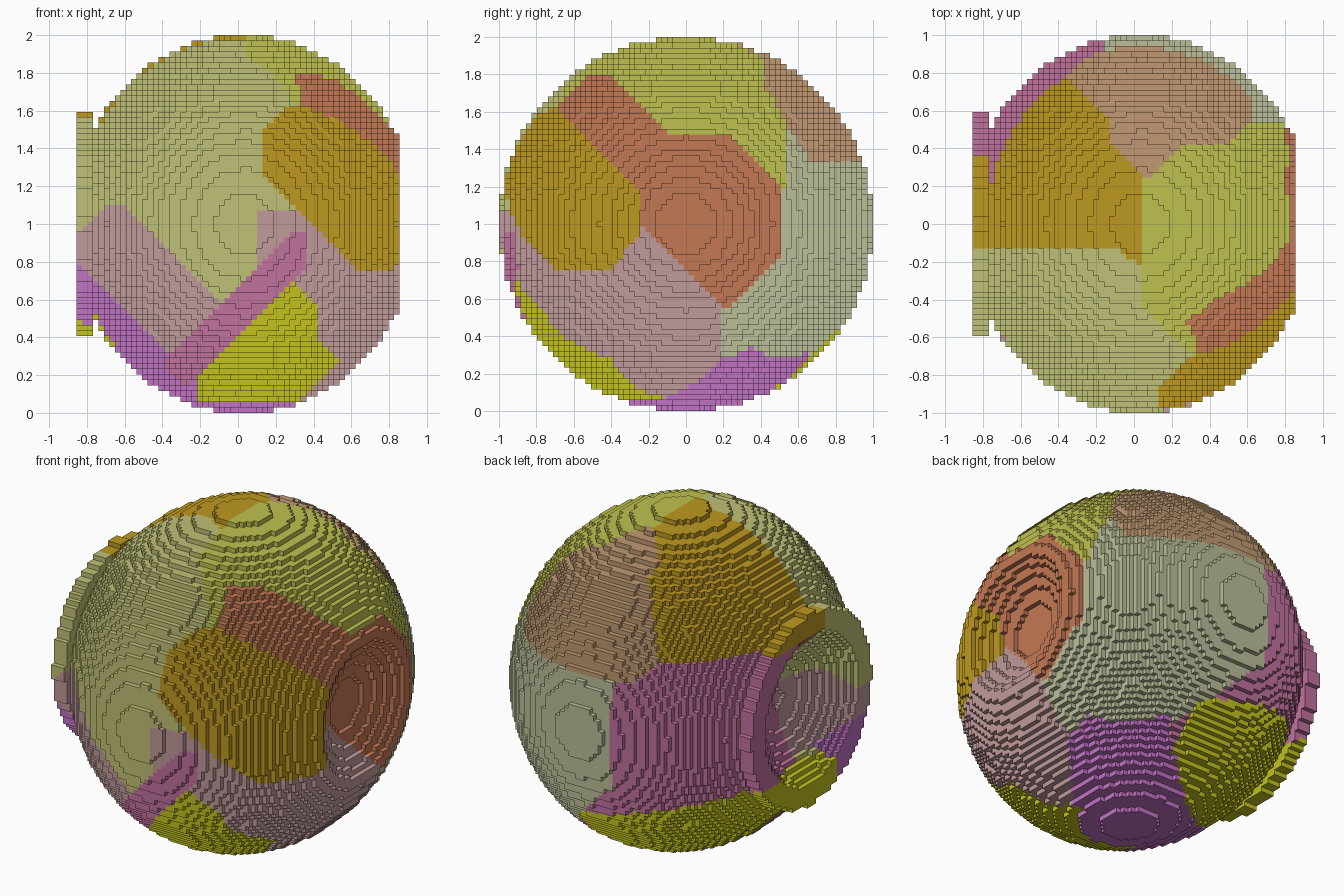
import bpy

cube = bpy.data.objects.get("Cube")
if cube:
    bpy.data.objects.remove(cube, do_unlink=True)

H = 2 / 69  # edge of one block

# ---------- materials ----------
COLOURS = {
    "olive": (192, 193, 118), "gold": (190, 153, 32), "lime": (191, 194, 78),
    "terracotta": (196, 120, 84), "tan": (193, 154, 114), "sage": (187, 191, 153),
    "dusty_pink": (193, 155, 155), "mauve": (193, 114, 157), "purple": (193, 115, 195),
    "yellow": (194, 194, 30),
}
NAMES = list(COLOURS)


def linear(c):
    c /= 255
    return c / 12.92 if c <= 0.04045 else ((c + 0.055) / 1.055) ** 2.4


def make_material(name):
    rgba = tuple(linear(c) for c in COLOURS[name]) + (1.0,)
    mat = bpy.data.materials.new(name)
    mat.use_nodes = True
    mat.diffuse_color = rgba
    bsdf = next(n for n in mat.node_tree.nodes if n.type == 'BSDF_PRINCIPLED')
    bsdf.inputs["Base Color"].default_value = rgba
    bsdf.inputs["Roughness"].default_value = 0.8
    return mat


MATERIALS = [make_material(n) for n in NAMES]


# ---------- colour patches: straight and diagonal cuts, first match wins ----------
def patch(x, y, z):
    # patch around the right-hand dish, and its strip running up to the front
    dish = -.25 < y < .51 and z < 1.49 and .75 < y + z < 1.7 and z - y > .33
    strip = .92 < y + z < 1.39 and 1.4 < z - y < 2.33 and z < 1.81
    if x > .15 and (dish or strip):
        return "terracotta"
    # front patches
    if y < -.25 and x > .14 and x + z > 1.38 and z - x < 1.35 and y + z < .93 \
            and z > max(.75, 1.27 + 1.3 * y):
        return "gold"
    if y < 0 and z < 1.1 and -.07 < x + z < .48 and .66 < z - x < 1.8:
        return "dusty_pink"
    if y < 0 and .4 < z - x < .66 and x < .36 and z < .97 and x + z > -.15:
        return "mauve"
    if y < -.1 and -.27 < z - x < .4 and x > -.21 and z > .05 \
            and (x + z < .8 or x < .43 and x + z < 1):
        return "yellow"
    # top patches
    if z > 1.34 and x < .62 and .31 < x + y < 1.28 and -.08 < y - x < 1.15 \
            and y > min(.42, x + .17) and (x > -.12 or x + y > .43):
        return "tan"
    if z > 1.2 and x > .055 and y < .53 and x + y > -.38:
        return "lime"
    if z > 1.46 and x < .07 and y > -.12 - .8 * max(0, x + .1):
        return "gold"
    # underside and back patches
    if z < .82 and x < .63 and x + y < .97 and x - y < .44 and y < .41 + .79 * x:
        return "purple"
    if z < .45 - .25 * x and y > -.35 and x < .2:
        return "yellow"
    if y > -.02 and z < 1.49 and (x < -.17 or z < .68 and x + z < .55):
        return "mauve"
    if y > .19 and x > -.25:
        return "sage"
    if x > .1 and z < 1.06:
        return "dusty_pink"
    return "olive"


# ---------- solids, measured from the ball's centre ----------
COLLAR_X = -.755  # where the collar meets the ball


def in_dish(x, rr):
    right = (x - 1.355) ** 2 + rr < .65 ** 2
    left = (x + 1.153) ** 2 + rr < .548 ** 2
    return right or left


def in_ball(x, rr):
    return x > COLLAR_X and ((x - .03) / .915) ** 2 + rr <= 1 and not in_dish(x, rr)


def in_collar(x, rr):
    return x <= COLLAR_X and rr < .582 ** 2 and not in_dish(x, rr)


def fill(test):
    cells = set()
    for i in range(-29, 30):
        for j in range(-34, 35):
            for k in range(-34, 35):
                if test(i * H, (j * j + k * k) * H * H):
                    cells.add((i, j, k))
    return cells


# ---------- block surfaces ----------
def build(name, cells, solid):
    verts, faces, mats, index = [], [], [], {}

    def vertex(key):
        if key not in index:
            index[key] = len(verts)
            verts.append(((key[0] - .5) * H, (key[1] - .5) * H, (key[2] - .5) * H + 1))
        return index[key]

    for cell in sorted(cells):
        colour = NAMES.index(patch(cell[0] * H, cell[1] * H, cell[2] * H + 1))
        for axis in range(3):
            for side in (0, 1):
                near = list(cell)
                near[axis] += 2 * side - 1
                if tuple(near) in solid:
                    continue
                quad = []
                for s, t in ((0, 0), (1, 0), (1, 1), (0, 1)):
                    corner = list(cell)
                    corner[axis] += side
                    corner[(axis + 1) % 3] += s
                    corner[(axis + 2) % 3] += t
                    quad.append(vertex(tuple(corner)))
                faces.append(quad if side else quad[::-1])
                mats.append(colour)

    mesh = bpy.data.meshes.new(name)
    mesh.from_pydata(verts, [], faces)
    for mat in MATERIALS:
        mesh.materials.append(mat)
    mesh.polygons.foreach_set("material_index", mats)
    mesh.update()
    obj = bpy.data.objects.new(name, mesh)
    bpy.context.scene.collection.objects.link(obj)


ball = fill(in_ball)
collar = fill(in_collar)
build("patchwork_ball", ball, ball | collar)
build("socket_collar", collar, ball | collar)
